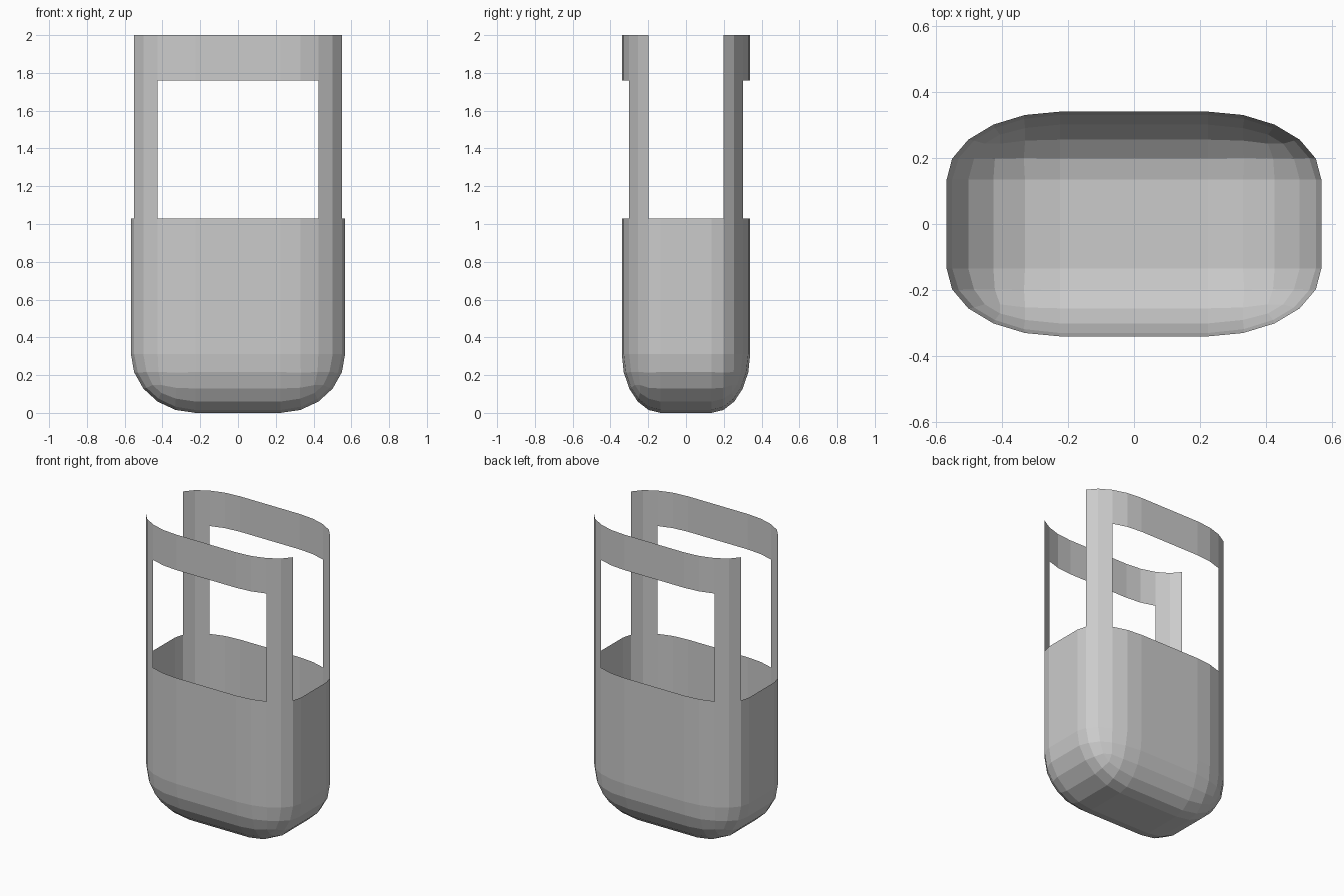
import bpy, bmesh
from mathutils import Matrix, Vector

if "Cube" in bpy.data.objects:
    bpy.data.objects.remove(bpy.data.objects["Cube"])

HX, HY, HEIGHT = 0.567, 0.34, 2.0     # half width, half depth, full height
UNIT_Z = 0.517                        # vertical stretch of the rounding
RIM_Z, BAND_Z = 1.03, 1.76            # pouch rim, underside of the upper band

bm = bmesh.new()

# Unit-proportioned tall block, rounded on the upright and bottom edges
local_h = HEIGHT / UNIT_Z
bmesh.ops.create_cube(bm, size=2)
for v in bm.verts:
    v.co.z = 0 if v.co.z < 0 else local_h
edges = [e for e in bm.edges if min(v.co.z for v in e.verts) < 0.01]
bmesh.ops.bevel(bm, geom=edges, offset=0.605, offset_type='OFFSET', segments=5,
                profile=0.5, affect='EDGES', clamp_overlap=False)
bmesh.ops.transform(bm, matrix=Matrix.Diagonal((HX, HY, UNIT_Z, 1)), verts=bm.verts[:])

# Level cuts for the rim and the band
for z in (RIM_Z, BAND_Z):
    bmesh.ops.bisect_plane(bm, geom=bm.verts[:] + bm.edges[:] + bm.faces[:],
                           plane_co=Vector((0, 0, z)), plane_no=Vector((0, 0, 1)))


def is_open(face):
    c = face.calc_center_median()
    if c.z > HEIGHT - 0.001:                       # open top
        return True
    if c.z < RIM_Z:
        return False
    if abs(c.y) < 0.20:                            # open sides
        return True
    return c.z < BAND_Z and abs(c.x) < 0.42        # front and back windows


bmesh.ops.delete(bm, geom=[f for f in bm.faces if is_open(f)], context='FACES')
bmesh.ops.recalc_face_normals(bm, faces=bm.faces[:])
# Make the shell face outward
low = min(bm.faces, key=lambda f: f.calc_center_median().z)
if low.normal.z > 0:
    bmesh.ops.reverse_faces(bm, faces=bm.faces[:])

mesh = bpy.data.meshes.new("pouch_shell")
bm.to_mesh(mesh)
bm.free()
bpy.context.collection.objects.link(bpy.data.objects.new("pouch_shell", mesh))
